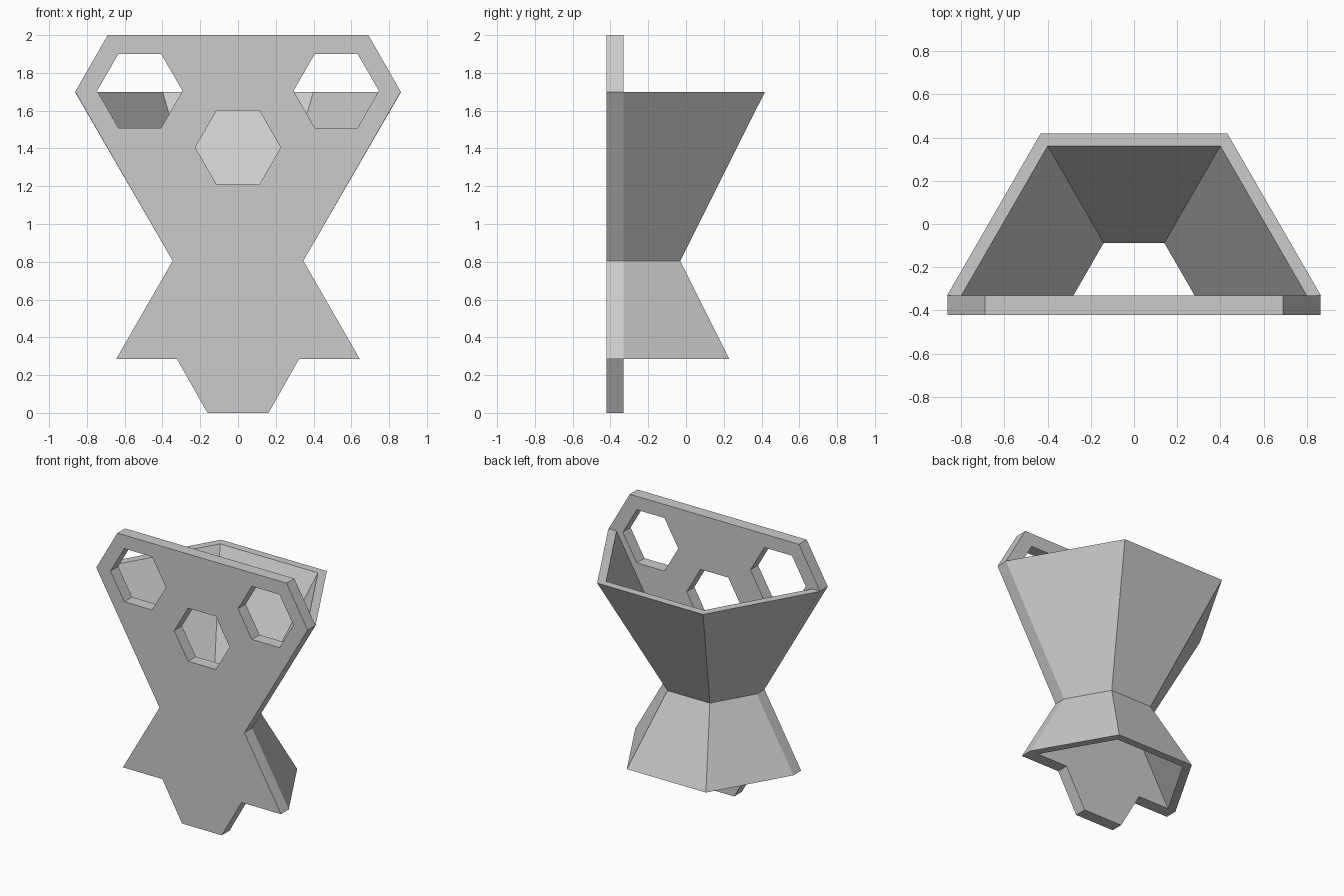
import bpy, bmesh
from math import cos, sin, pi
from mathutils import Vector

cube = bpy.data.objects.get("Cube")
if cube:
    bpy.data.objects.remove(cube, do_unlink=True)

FRONT, BACK = -0.42, -0.33      # faces of the front plate

grey = bpy.data.materials.new("plain_grey")
grey.use_nodes = True
COLOUR = (0.6, 0.6, 0.6, 1)
grey.diffuse_color = COLOUR
grey.node_tree.nodes["Principled BSDF"].inputs["Base Color"].default_value = COLOUR


def finish(bm, name):
    bmesh.ops.recalc_face_normals(bm, faces=bm.faces)
    mesh = bpy.data.meshes.new(name)
    bm.to_mesh(mesh)
    bm.free()
    mesh.materials.append(grey)
    obj = bpy.data.objects.new(name, mesh)
    bpy.context.collection.objects.link(obj)
    return obj


def hexagon(cx, cz, r):
    return [(cx + r * cos(i * pi / 3), cz + r * sin(i * pi / 3)) for i in range(6)]


# Front plate: mirrored outline with three hexagonal holes
half = [(0.162, 0), (0.323, 0.285), (0.645, 0.285),
        (0.346, 0.805), (0.862, 1.70), (0.69, 2.0)]
outline = half + [(-x, z) for x, z in reversed(half)]
holes = [hexagon(x, z, 0.226) for x, z in ((-0.52, 1.705), (0.52, 1.705), (0, 1.405))]

bm = bmesh.new()
edges = []
for loop in [outline] + holes:
    verts = [bm.verts.new((x, FRONT, z)) for x, z in loop]
    edges += [bm.edges.new((v, verts[i - 1])) for i, v in enumerate(verts)]
bmesh.ops.triangle_fill(bm, edges=edges, use_beauty=True, normal=Vector((0, -1, 0)))
ext = bmesh.ops.extrude_face_region(bm, geom=bm.faces[:], use_keep_orig=True)
moved = [g for g in ext["geom"] if isinstance(g, bmesh.types.BMVert)]
bmesh.ops.translate(bm, verts=moved, vec=(0, BACK - FRONT, 0))
finish(bm, "front_plate")

# Back shell: half-hexagon walls, open at both ends, pinched at the waist
levels = [(0.285, 0.645, 0.58), (0.805, 0.346, 0.28), (1.70, 0.864, 0.798)]
bm = bmesh.new()
rings = []
for z, outer, inner in levels:
    arc = [(outer, i) for i in range(4)] + [(inner, i) for i in reversed(range(4))]
    rings.append([bm.verts.new((r * cos(i * pi / 3), BACK + r * sin(i * pi / 3), z))
                  for r, i in arc])
for low, high in zip(rings, rings[1:]):
    for i in range(8):
        bm.faces.new((low[i - 1], low[i], high[i], high[i - 1]))
for ring in (rings[0], rings[-1]):      # flat rims
    for i in range(3):
        bm.faces.new((ring[i], ring[i + 1], ring[6 - i], ring[7 - i]))
finish(bm, "back_shell")
